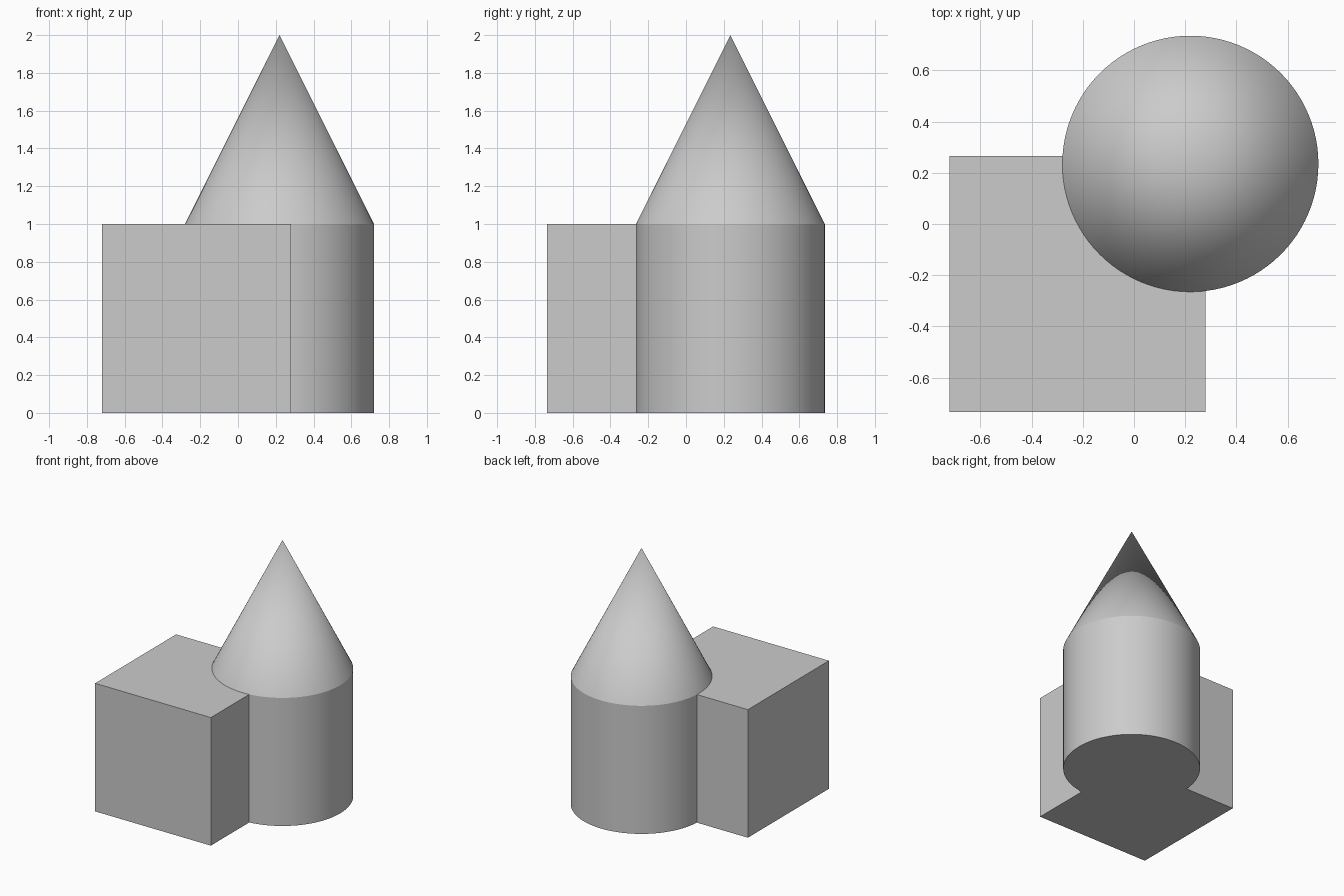
import bpy
import math

if "Cube" in bpy.data.objects:
    bpy.data.objects.remove(bpy.data.objects["Cube"])

CUBE_CENTRE = (-0.22, -0.235)
TOWER_CENTRE = (0.22, 0.235)
RADIUS = 0.5
SIDES = 96

grey = bpy.data.materials.new("light_grey")
grey.diffuse_color = (0.6, 0.6, 0.6, 1.0)
grey.use_nodes = True
grey.node_tree.nodes["Principled BSDF"].inputs["Base Color"].default_value = grey.diffuse_color


def finish(name, smooth=False):
    obj = bpy.context.object
    obj.name = name
    obj.data.materials.append(grey)
    if smooth:
        bpy.ops.object.shade_smooth_by_angle(angle=math.radians(25))
    return obj


# Square block
bpy.ops.mesh.primitive_cube_add(size=1, location=(*CUBE_CENTRE, 0.5))
finish("block")

# Round tower body
bpy.ops.mesh.primitive_cylinder_add(vertices=SIDES, radius=RADIUS, depth=1,
                                    location=(*TOWER_CENTRE, 0.5))
finish("tower_body", smooth=True)

# Pointed roof on the tower
bpy.ops.mesh.primitive_cone_add(vertices=SIDES, radius1=RADIUS, radius2=0, depth=1,
                                location=(*TOWER_CENTRE, 1.5))
finish("cone_roof", smooth=True)
